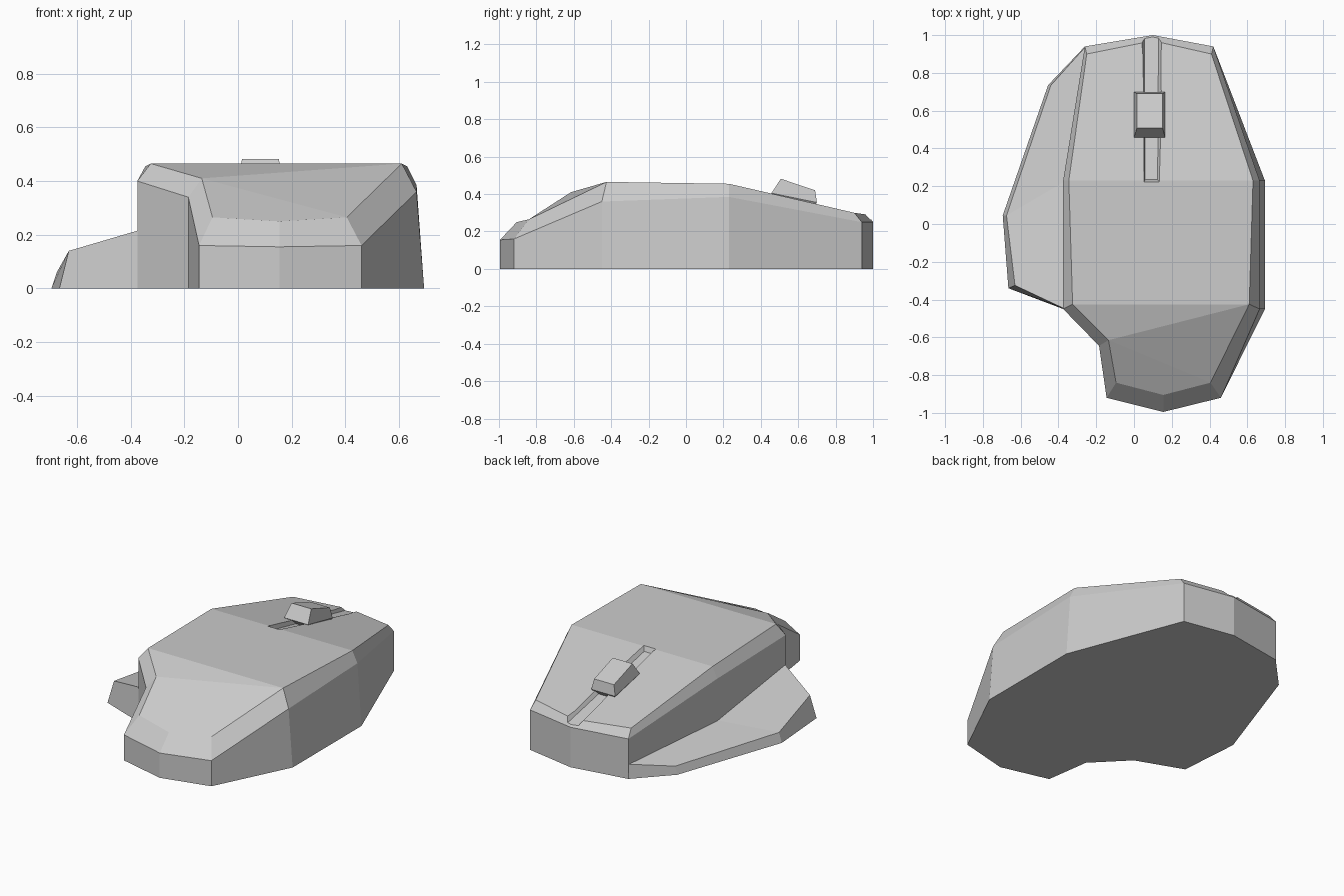
import bpy, bmesh

if "Cube" in bpy.data.objects:
    bpy.data.objects.remove(bpy.data.objects["Cube"])

grey = bpy.data.materials.new("light grey plastic")
grey.use_nodes = True
COLOUR = (0.6, 0.6, 0.6, 1)
grey.diffuse_color = COLOUR
grey.node_tree.nodes["Principled BSDF"].inputs["Base Color"].default_value = COLOUR


def loft(name, rings, caps=None):
    """Solid from stacked closed rings; caps lists the faces of the last ring."""
    bm = bmesh.new()
    loops = [[bm.verts.new(p) for p in ring] for ring in rings]
    n = len(loops[0])
    bm.faces.new(loops[0])
    for low, high in zip(loops, loops[1:]):
        for i in range(n):
            j = (i + 1) % n
            bm.faces.new((low[i], low[j], high[j], high[i]))
    for face in caps or [range(n)]:
        bm.faces.new([loops[-1][i] for i in face])
    bmesh.ops.recalc_face_normals(bm, faces=bm.faces)
    mesh = bpy.data.meshes.new(name)
    bm.to_mesh(mesh)
    bm.free()
    mesh.materials.append(grey)
    obj = bpy.data.objects.new(name, mesh)
    bpy.context.collection.objects.link(obj)
    return obj


# Body: shoulder outline and inset top outline, from the back round the left side
shoulder = [(.10, 1, .25), (.42, .94, .25), (.665, .23, .385), (.665, -.45, .36),
            (.46, -.92, .16), (.155, -.995, .155), (-.145, -.92, .16),
            (-.185, -.645, .34), (-.375, -.45, .40), (-.375, .23, .385),
            (-.26, .94, .25)]
crown = [(.10, .97, .29), (.41, .90, .30), (.63, .23, .455), (.61, -.425, .465),
         (.405, -.84, .265), (.155, -.905, .25), (-.095, -.84, .265),
         (-.135, -.615, .41), (-.325, -.425, .465), (-.345, .23, .455),
         (-.25, .90, .30)]
# The left flank flares out slightly toward the base
base = [(x + (.028 if x > .6 else 0), y, 0) for x, y, z in shoulder]
body = loft("mouse_body", [base, shoulder, crown],
            [(0, 1, 2, 9, 10), (2, 3, 8, 9), (3, 7, 8), (3, 4, 7), (4, 5, 6, 7)])

# Scroll groove cut along the back half of the top
sections = []
for y, floor, wide, narrow in ((.235, .425, .045, .033), (1.05, .25, .075, .038)):
    end = .02 if y < .5 else 0
    sections.append([(.092 - narrow, y, floor), (.092 + narrow, y, floor),
                     (.094 + wide, y - end, floor + .05),
                     (.094 - wide, y - end, floor + .05)])
cutter = loft("groove_cutter", sections)
cutter.hide_render = True
cut = body.modifiers.new("scroll groove", "BOOLEAN")
cut.operation = "DIFFERENCE"
cut.solver = "EXACT"
cut.object = cutter
bpy.context.view_layer.objects.active = body
bpy.ops.object.modifier_apply(modifier=cut.name)
bpy.data.objects.remove(cutter)


def slab(x0, x1, y0, y1, z0, z1):
    """Four-cornered ring, sloping from z0 at the front to z1 at the rear."""
    return [(x0, y0, z0), (x1, y0, z0), (x1, y1, z1), (x0, y1, z1)]


# Angular scroll wheel
loft("scroll_wheel", [slab(.04, .13, .50, .66, .36, .30),
                      slab(0, .165, .457, .70, .405, .355),
                      slab(.015, .152, .507, .69, .482, .42)])

# Thumb rest on the right side, its inner edge buried in the body
rest_base = [(-.26, .94, 0), (-.455, .735, 0), (-.695, .045, 0), (-.665, -.34, 0),
             (-.375, -.45, 0), (-.36, .23, 0)]
rest_top = [(-.26, .935, .09), (-.44, .735, .05), (-.675, .045, .06),
            (-.63, -.325, .14), (-.375, -.445, .215), (-.36, .23, .125)]
loft("thumb_rest", [rest_base, rest_top], [(0, 1, 2, 5), (2, 3, 4, 5)])
